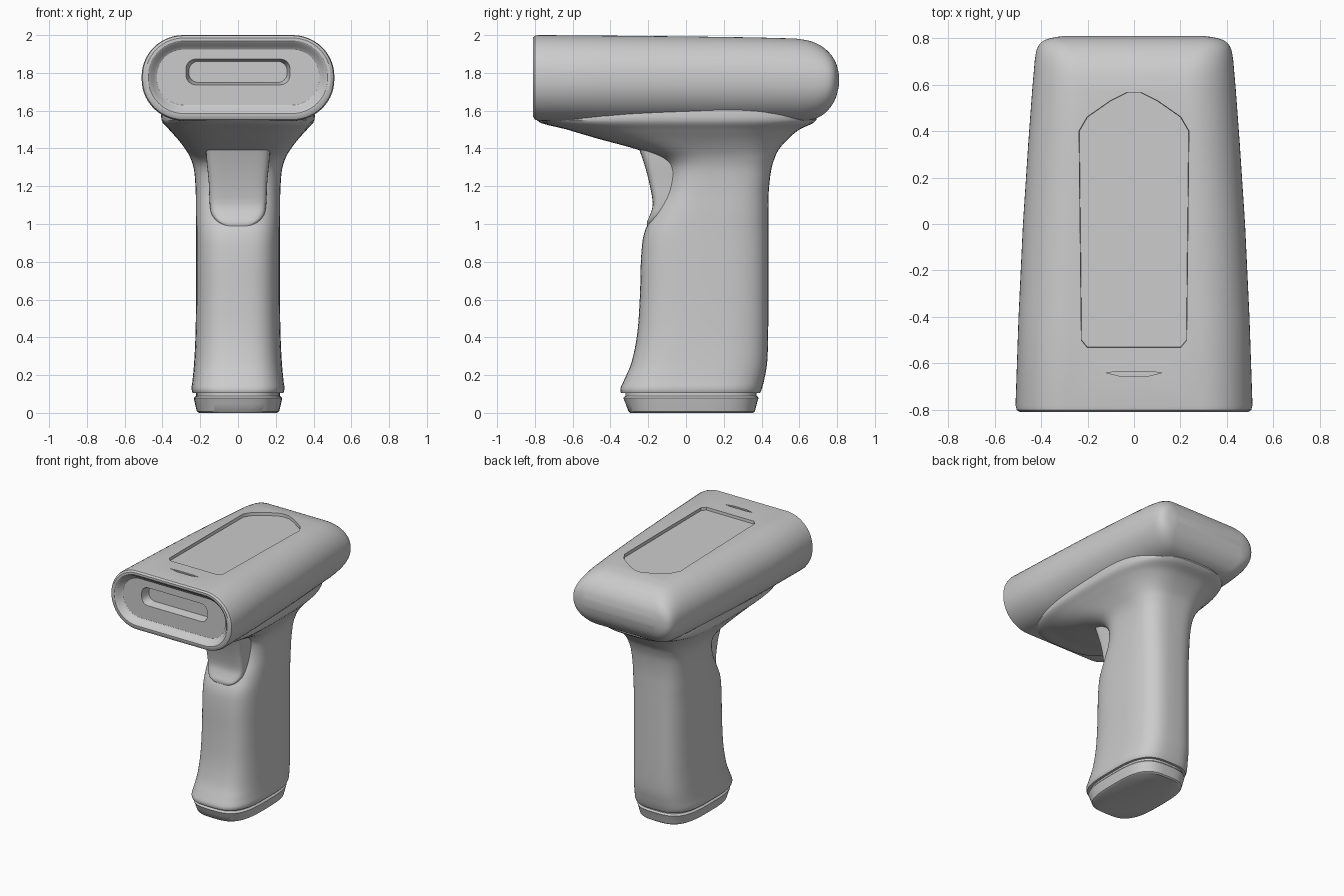
import bpy, bmesh, math

if "Cube" in bpy.data.objects:
    bpy.data.objects.remove(bpy.data.objects["Cube"])


def make_loft(name, rings):
    """Skin a list of equal-length point rings and cap both ends."""
    bm = bmesh.new()
    vr = [[bm.verts.new(p) for p in r] for r in rings]
    n = len(vr[0])
    for a, b in zip(vr, vr[1:]):
        for i in range(n):
            j = (i + 1) % n
            bm.faces.new((a[i], a[j], b[j], b[i]))
    bm.faces.new(vr[0])
    bm.faces.new(vr[-1])
    bmesh.ops.recalc_face_normals(bm, faces=bm.faces)
    me = bpy.data.meshes.new(name)
    bm.to_mesh(me)
    bm.free()
    ob = bpy.data.objects.new(name, me)
    bpy.context.collection.objects.link(ob)
    return ob


def activate(ob):
    bpy.ops.object.select_all(action='DESELECT')
    ob.select_set(True)
    bpy.context.view_layer.objects.active = ob


def smooth(ob, angle=35):
    activate(ob)
    bpy.ops.object.shade_smooth_by_angle(angle=math.radians(angle))


def cut(ob, cutter):
    cutter.hide_render = True
    m = ob.modifiers.new("cut", 'BOOLEAN')
    m.operation, m.object, m.solver = 'DIFFERENCE', cutter, 'EXACT'
    activate(ob)
    bpy.ops.object.modifier_apply(modifier=m.name)
    bpy.data.objects.remove(cutter)


def rounded(hw, hh, rx, rz, n=14):
    """Rounded rectangle as (x, z) pairs."""
    pts = []
    for q, (sx, sz) in enumerate([(1, 1), (-1, 1), (-1, -1), (1, -1)]):
        for k in range(n + 1):
            a = math.pi / 2 * (q + k / n)
            pts.append((sx * (hw - rx) + rx * math.cos(a),
                        sz * (hh - rz) + rz * math.sin(a)))
    return pts


def head_ring(y, hw, z0, z1):
    hh = (z1 - z0) / 2
    return [(x, y, z + (z0 + z1) / 2)
            for x, z in rounded(hw, hh, min(hh, hw) * 0.98, hh * 0.96)]


def oval_ring(z, hw, front, back, power=3.2, n=64):
    """Superellipse ring in a horizontal plane."""
    pts = []
    for k in range(n):
        a = 2 * math.pi * k / n
        c, s = math.cos(a), math.sin(a)
        x = math.copysign(abs(c) ** (2 / power), c) * hw
        y = math.copysign(abs(s) ** (2 / power), s) * (back - front) / 2
        pts.append((x, y + (front + back) / 2, z))
    return pts


def spline(keys, steps=4):
    """Catmull-Rom interpolation through rows of values."""
    out = []
    for i in range(len(keys) - 1):
        p = [keys[max(0, min(len(keys) - 1, i + d))] for d in (-1, 0, 1, 2)]
        for s in range(steps):
            t = s / steps
            out.append([0.5 * (2 * b + (c - a) * t + (2 * a - 5 * b + 4 * c - d) * t * t
                               + (3 * b - a - 3 * c + d) * t ** 3)
                        for a, b, c, d in zip(*p)])
    return out + [keys[-1]]


# Head: dished front window, tapered body, rounded rear
head_keys = [(-0.765, .43, 1.63, 1.925), (-0.775, .445, 1.615, 1.94),
             (-0.80, .46, 1.60, 1.955), (-0.81, .475, 1.585, 1.97),
             (-0.81, .49, 1.57, 1.985), (-0.80, .505, 1.553, 1.997),
             (-0.78, .51, 1.547, 2.0), (-0.4, .497, 1.54, 1.997),
             (0.0, .478, 1.54, 1.993), (0.35, .455, 1.54, 1.988),
             (0.58, .438, 1.54, 1.982)]
rear_keys = [(.58, .438, 1.54, 1.982), (.66, .431, 1.55, 1.968), (.72, .425, 1.575, 1.94),
             (.76, .415, 1.612, 1.905), (.785, .395, 1.65, 1.87),
             (.80, .36, 1.69, 1.835), (.81, .30, 1.735, 1.79)]
head = make_loft("scanner_head", [head_ring(*k) for k in head_keys]
                 + [head_ring(*k) for k in spline(rear_keys, 3)[1:]])

# Scan window slot in the front
cut(head, make_loft("slot_cutter", [
    [(x, y, z + 1.805) for x, z in rounded(hw, hh, .05, .05, 6)]
    for y, hw, hh in [(-.85, .30, .083), (-.765, .275, .068), (-.70, .26, .056)]]))

# Shallow panel with a pointed rear, and a small indicator groove, in the top
outline = [(.20, -.53), (.225, -.50), (.235, .40), (.20, .46), (.10, .53), (.03, .565)]
outline += [(-x, y) for x, y in reversed(outline)]
cut(head, make_loft("panel_cutter", [
    [(x, y, 1.977 - .015 * (y + .53)) for x, y in outline],
    [(x * 1.04, y * 1.015, 2.1) for x, y in outline]]))
groove = [(.12, -.64), (.06, -.655), (-.06, -.655), (-.12, -.64), (-.06, -.635), (.06, -.635)]
cut(head, make_loft("groove_cutter", [[(x, y, z) for x, y in groove] for z in (1.99, 2.1)]))
smooth(head, 32)

# Handle flaring into the neck under the head: z, half width, front, back
grip_keys = [(.105, .24, -.345, .392), (.13, .246, -.347, .402), (.18, .24, -.325, .415),
             (.27, .232, -.288, .430), (.42, .225, -.258, .435), (.62, .222, -.244, .436),
             (.82, .222, -.238, .436), (.95, .222, -.222, .436), (1.05, .223, -.175, .436),
             (1.17, .224, -.115, .438), (1.28, .232, -.10, .450), (1.345, .25, -.14, .468),
             (1.395, .278, -.26, .492), (1.45, .32, -.46, .54), (1.50, .365, -.63, .60),
             (1.55, .405, -.79, .69), (1.63, .40, -.66, .66)]
smooth(make_loft("handle", [oval_ring(*k) for k in spline(grip_keys)]))

# Base cap below a thin groove
base_keys = [(0, .205, -.295, .355), (.008, .218, -.305, .365), (.05, .228, -.32, .375),
             (.078, .234, -.332, .384), (.086, .228, -.326, .38),
             (.09, .222, -.32, .374), (.12, .222, -.32, .374)]
smooth(make_loft("base_cap", [oval_ring(*k) for k in base_keys]))

# Trigger set into the front of the grip
trigger_keys = [(.985, .07, -.205, .0), (1.01, .11, -.207, .0), (1.05, .14, -.19, .0),
                (1.11, .15, -.176, .0), (1.22, .155, -.195, .0), (1.32, .165, -.222, .0),
                (1.395, .17, -.248, .0)]
smooth(make_loft("trigger", [oval_ring(*k, power=6) for k in spline(trigger_keys, 3)]))
